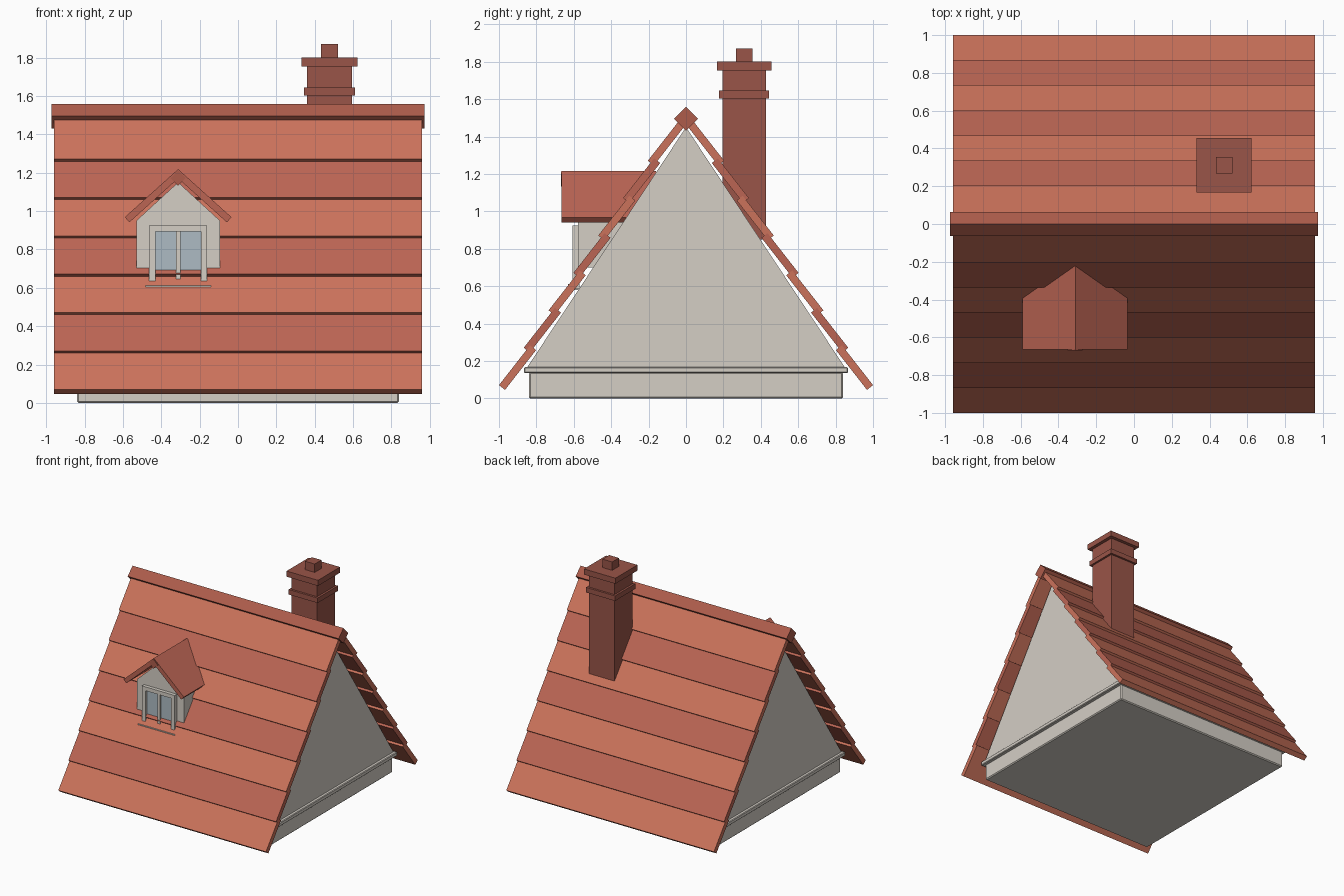
import bpy, math
from mathutils import Matrix, Vector

if "Cube" in bpy.data.objects:
    bpy.data.objects.remove(bpy.data.objects["Cube"])


def mat(name, r, g, b):
    m = bpy.data.materials.new(name)
    m.diffuse_color = (r, g, b, 1)
    m.use_nodes = True
    m.node_tree.nodes["Principled BSDF"].inputs["Base Color"].default_value = m.diffuse_color
    return m


PLASTER = mat("plaster", 0.66, 0.62, 0.56)
TILE_A = mat("tile_light", 0.60, 0.17, 0.105)
TILE_B = mat("tile_dark", 0.50, 0.13, 0.088)
RIDGE = mat("ridge_tile", 0.42, 0.107, 0.07)
BRICK = mat("brick", 0.32, 0.09, 0.065)
GLASS = mat("glass", 0.42, 0.50, 0.55)


def prism(name, profile, axis, a, b, material):
    """Extrude a 2D profile along x (profile is y,z) or y (profile is x,z)."""
    n = len(profile)
    if axis == "x":
        verts = [(t, u, v) for t in (a, b) for u, v in profile]
    else:
        verts = [(u, t, v) for t in (a, b) for u, v in profile]
    faces = [list(range(n)), list(range(n, 2 * n))[::-1]]
    faces += [(i, i + n, (i + 1) % n + n, (i + 1) % n) for i in range(n)]
    me = bpy.data.meshes.new(name)
    me.from_pydata(verts, [], faces)
    # keep normals pointing outward whatever the profile direction
    import bmesh
    bm = bmesh.new()
    bm.from_mesh(me)
    bmesh.ops.recalc_face_normals(bm, faces=bm.faces)
    bm.to_mesh(me)
    bm.free()
    me.materials.append(material)
    ob = bpy.data.objects.new(name, me)
    bpy.context.collection.objects.link(ob)
    return ob


def box(name, x0, x1, y0, y1, z0, z1, material, bevel=0):
    ob = prism(name, [(y0, z0), (y1, z0), (y1, z1), (y0, z1)], "x", x0, x1, material)
    if bevel:
        mod = ob.modifiers.new("bevel", "BEVEL")
        mod.width, mod.segments = bevel, 1
    return ob


def slab(corner, angle, length, thick, side):
    """Section of a sloping board: outer lower corner, rising toward the centre."""
    d = Vector((math.cos(angle), math.sin(angle)))
    n = Vector((math.sin(angle), -math.cos(angle)))
    c = Vector(corner)
    pts = [c, c + d * length, c + d * length + n * thick, c + n * thick]
    return [(p.x * side, p.y) for p in pts]


def diamond(cx, cz, r):
    return [(cx - r, cz), (cx, cz - r), (cx + r, cz), (cx, cz + r)]


# Walls, trim band and gable
box("base_wall", -0.84, 0.84, -0.84, 0.84, 0, 0.14, PLASTER, 0.008)
box("trim_band", -0.865, 0.865, -0.865, 0.865, 0.135, 0.168, PLASTER, 0.005)
prism("gable", [(-0.85, 0.165), (0.85, 0.165), (0, 1.45)], "x", -0.84, 0.84, PLASTER)

# Overlapping roof courses on both slopes
for side, label in ((1, "front"), (-1, "back")):
    for i in range(7):
        corner = (-1.0 + 0.1327 * i, 0.071 + 0.2 * i)
        prism(f"roof_course_{label}_{i + 1}",
              slab(corner, math.radians(52), 0.27, 0.041, side),
              "x", -0.958, 0.958, TILE_B if i % 2 else TILE_A)
prism("roof_ridge", diamond(0, 1.495, 0.064), "x", -0.973, 0.973, RIDGE)

# Chimney: half width, bottom, top
CX, CY = 0.477, 0.311
for name, h, z0, z1 in (("chimney_shaft", 0.117, 0.85, 1.76),
                        ("chimney_band", 0.134, 1.603, 1.645),
                        ("chimney_cap", 0.145, 1.753, 1.80),
                        ("chimney_pot", 0.044, 1.80, 1.87)):
    box(name, CX - h, CX + h, CY - h, CY + h, z0, z1, BRICK)

# Dormer body and roof
DX = -0.312
prism("dormer_body", [(DX - 0.218, 0.70), (DX + 0.218, 0.70), (DX + 0.218, 0.95),
                      (DX, 1.15), (DX - 0.218, 0.95)], "y", -0.577, -0.2, PLASTER)
for side, label in ((1, "left"), (-1, "right")):
    sec = slab((-0.278, 0.968), math.radians(42), 0.372, 0.036, side)
    prism(f"dormer_roof_{label}", [(x + DX, z) for x, z in sec],
          "y", -0.665, -0.16, TILE_B)
prism("dormer_ridge", diamond(DX, 1.172, 0.04), "y", -0.669, -0.16, RIDGE)

# Dormer window
box("window_glass", DX - 0.125, DX + 0.125, -0.585, -0.57, 0.62, 0.90, GLASS)
for s, label in ((-1, "left"), (1, "right")):
    px = DX + s * 0.135
    box(f"window_post_{label}", px - 0.016, px + 0.016, -0.606, -0.57, 0.58, 0.925, PLASTER)
box("window_lintel", DX - 0.151, DX + 0.151, -0.606, -0.57, 0.893, 0.925, PLASTER)
box("window_mullion", DX - 0.012, DX + 0.012, -0.598, -0.57, 0.60, 0.90, PLASTER)
box("window_sill", DX - 0.17, DX + 0.17, -0.63, -0.57, 0.585, 0.612, PLASTER)
